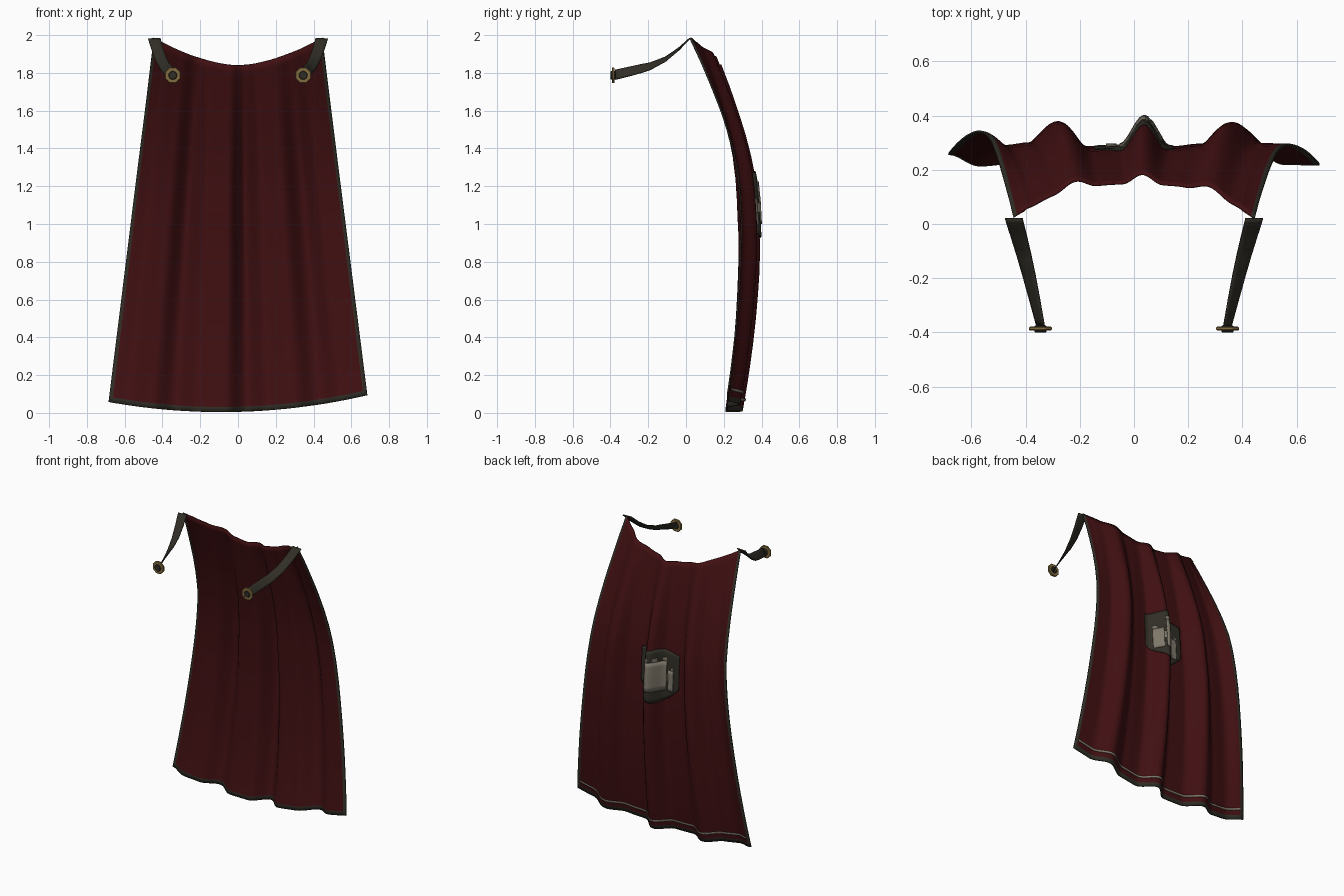
import bpy, math
from mathutils import Vector

cube = bpy.data.objects.get("Cube")
if cube:
    bpy.data.objects.remove(cube)


def material(name, rgb, rough=0.8):
    m = bpy.data.materials.new(name)
    m.use_nodes = True
    m.diffuse_color = (*rgb, 1)
    bsdf = m.node_tree.nodes["Principled BSDF"]
    bsdf.inputs["Base Color"].default_value = (*rgb, 1)
    bsdf.inputs["Roughness"].default_value = rough
    return m


RED = material("dark red cloth", (0.052, 0.005, 0.006))
TRIM = material("dark leather trim", (0.030, 0.027, 0.019))
BRASS = material("aged brass", (0.23, 0.15, 0.05))
PALE = material("pale thread", (0.21, 0.185, 0.145))


def smooth_curve(points, t):
    """Cosine interpolation through (position, value) pairs."""
    for (a, p), (b, q) in zip(points, points[1:]):
        if t <= b:
            k = (1 - math.cos(math.pi * max(0, (t - a) / (b - a)))) / 2
            return p + (q - p) * k
    return points[-1][1]


def linear_curve(values, t):
    f = min(max(t, 0), 1) * (len(values) - 1)
    i = min(int(f), len(values) - 2)
    return values[i] + (values[i + 1] - values[i]) * (f - i)


# Cloth shape: u runs across (-1..1), v runs from the shoulders to the hem (0..1)
FOLDS = [(-1, .6), (-.83, .05), (-.67, .15), (-.49, .95), (-.3, 0), (-.1, 0),
         (.07, 1.08), (.24, 0), (.43, .1), (.63, .92), (.81, .12), (1, .1)]
BACK = [.02, .078, .13, .178, .218, .25, .27, .28, .283, .28, .275,
        .268, .258, .245, .23, .212]


def half_width(v):
    return .445 + .24 * v


def top_z(u):
    return 1.84 + .145 * abs(u) ** 1.7


def hem_z(u):
    return .006 + .07 * u * u + .018 * u


def cloth(u, v):
    gather = min(v / .45, 1)
    amp = .032 + .066 * math.sin(math.pi / 2 * gather) - .02 * max(0, v - .6) / .4
    y = linear_curve(BACK, v) + .13 * (1 - abs(u) ** 2.5) * (1 - gather) ** 1.5
    y += amp * smooth_curve(FOLDS, u) * (1 if abs(u) < .9 else min(1, .3 + 2 * v))
    return Vector((u * half_width(v), y, top_z(u) + (hem_z(u) - top_z(u)) * v))


def on_cloth(x, z):
    """Point on the cloth at a given x and height."""
    v = .4
    for _ in range(8):
        u = x / half_width(v)
        v = (top_z(u) - z) / (top_z(u) - hem_z(u))
    return cloth(u, v)


def sheet(name, point, us, vs, mats, rule=None, thick=0.0, offset=0.0):
    """Grid surface from a point function, with a colour rule per cell."""
    n = len(us)
    verts = [point(u, v) for v in vs for u in us]
    faces, index = [], []
    for j in range(len(vs) - 1):
        for i in range(n - 1):
            a = j * n + i
            faces.append((a, a + n, a + n + 1, a + 1))
            index.append(rule((us[i] + us[i + 1]) / 2, (vs[j] + vs[j + 1]) / 2) if rule else 0)
    me = bpy.data.meshes.new(name)
    me.from_pydata(verts, [], faces)
    for m in mats:
        me.materials.append(m)
    for p, k in zip(me.polygons, index):
        p.material_index = k
        p.use_smooth = True
    ob = bpy.data.objects.new(name, me)
    bpy.context.collection.objects.link(ob)
    if thick:
        mod = ob.modifiers.new("thickness", "SOLIDIFY")
        mod.thickness, mod.offset = thick, offset
    return ob


def steps(a, b, n):
    return [a + (b - a) * i / n for i in range(n + 1)]


# Cape with dark side and hem binding
sheet("cape", cloth, [-1] + steps(-.97, .97, 96) + [1], steps(0, .986, 48) + [1],
      [RED, TRIM], lambda u, v: int(abs(u) > .97 or v > .986), .008)


# Stitched line above the hem, on the back
def behind(p, gap):
    return p + Vector((0, gap, 0))


sheet("hem_stitch", lambda u, v: behind(cloth(u, v), .009),
      steps(-.97, .97, 96), [.963, .970], [PALE], None, .003)


# Shield shaped patch draped over the centre fold
def shield_point(x, t):
    side = abs(x) / .145
    low = .92 + .10 * side ** 1.6
    high = 1.285 - .035 * side
    return behind(on_cloth(x, low + (high - low) * t), .010)


sheet("shield_patch", shield_point, steps(-.145, .145, 28), steps(0, 1, 14), [TRIM], None, .004)


# Pale cloth pieces on the patch: (left, right, bottom, top)
pieces = [(-.052, .052, 1.0, 1.2), (-.052, -.03, 1.2, 1.225), (-.011, .011, 1.2, 1.225),
          (.03, .052, 1.2, 1.225)]
for s in (-1, 1):
    pieces += [(s * .084 - .02, s * .084 + .02, .995, 1.14),
               (s * .095 - .009, s * .095 + .009, 1.14, 1.16),
               (s * .058 - .006, s * .058 + .006, 1.06, 1.11)]
for k, (x0, x1, z0, z1) in enumerate(pieces):
    sheet(f"patch_piece_{k + 1}", lambda x, z: behind(on_cloth(x, z), .016),
          steps(x0, x1, 10), steps(z0, z1, 6), [PALE], None, .004)


# Shoulder straps: a ribbon that twists as it comes forward
PATH_Y = [.02, -.04, -.11, -.19, -.28, -.375]
PATH_Z = [1.982, 1.925, 1.872, 1.835, 1.812, 1.79]


def strap_point(side):
    def point(w, t):
        angle = math.radians(10 + 52 * t)
        half = .033 - .004 * t
        x = -.443 + .098 * t ** 1.1 + w * half * math.cos(angle)
        return Vector((-side * x, linear_curve(PATH_Y, t),
                       linear_curve(PATH_Z, t) + w * half * math.sin(angle) * min(1, .3 + t)))
    return point


def disc(name, x, y, radius, depth, mat, sides):
    bpy.ops.mesh.primitive_cylinder_add(vertices=sides, radius=radius, depth=depth,
                                        location=(x, y, 1.787),
                                        rotation=(math.pi / 2, math.pi / sides, 0))
    ob = bpy.context.object
    ob.name = name
    ob.data.materials.append(mat)
    bev = ob.modifiers.new("edge", "BEVEL")
    bev.width, bev.segments = .003, 1
    return ob


for side, label in ((1, "left"), (-1, "right")):
    sheet(label + "_strap", strap_point(side), steps(-1, 1, 4), steps(0, 1, 20),
          [TRIM], None, .006)
    x = side * .345
    disc(label + "_clasp", x, -.386, .045, .014, BRASS, 8)
    disc(label + "_clasp_hub", x, -.387, .023, .026, TRIM, 12)
